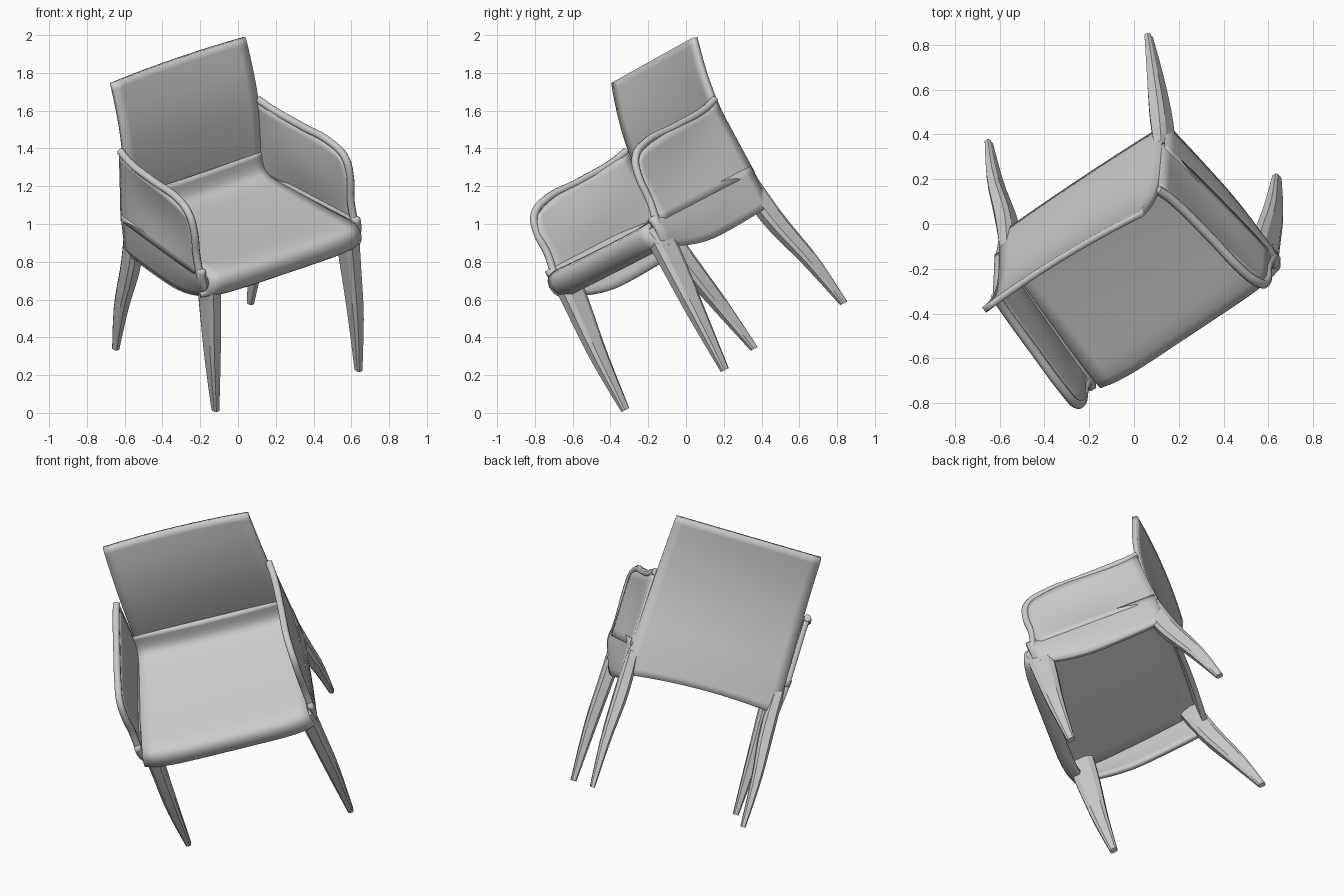
import bpy, bmesh
from math import sin, pi
from mathutils import Matrix, Vector

if "Cube" in bpy.data.objects:
    bpy.data.objects.remove(bpy.data.objects["Cube"], do_unlink=True)

# Leaning pose of the whole chair: across, depth and up axes
across = Vector((0.80, 0.55, 0.235))
depth = Vector((-0.598, 0.713, 0.368))
up = across.cross(depth)
origin = Vector((-0.016, 0.27, 0.29))
POSE = Matrix((across + 0.04 * up, depth, up - 0.07 * across)).transposed().to_4x4()
POSE.translation = origin


def add_object(name, data):
    obj = bpy.data.objects.new(name, data)
    bpy.context.collection.objects.link(obj)
    return obj


def finish(name, bm, thickness=0):
    bmesh.ops.recalc_face_normals(bm, faces=bm.faces)
    mesh = bpy.data.meshes.new(name)
    bm.to_mesh(mesh)
    bm.free()
    mesh.transform(POSE)
    obj = add_object(name, mesh)
    if thickness:
        mod = obj.modifiers.new("Thickness", "SOLIDIFY")
        mod.thickness = thickness
        mod.offset = 0
    bpy.ops.object.select_all(action="DESELECT")
    obj.select_set(True)
    bpy.context.view_layer.objects.active = obj
    bpy.ops.object.shade_smooth_by_angle()


def sheet(name, func, nu, nv, thickness):
    """Curved panel from func(s, t), with s and t in 0..1."""
    bm = bmesh.new()
    grid = [[bm.verts.new(func(i / nu, j / nv)) for j in range(nv + 1)]
            for i in range(nu + 1)]
    for i in range(nu):
        for j in range(nv):
            bm.faces.new((grid[i][j], grid[i + 1][j],
                          grid[i + 1][j + 1], grid[i][j + 1]))
    finish(name, bm, thickness)


def along(path, t):
    """Catmull-Rom point on a short profile."""
    n = len(path) - 1
    i = min(int(t * n), n - 1)
    f = t * n - i
    p = [Vector(path[max(0, min(n, i + k))]) for k in (-1, 0, 1, 2)]
    return p[1] + 0.5 * f * (p[2] - p[0] + f * (
        2 * p[0] - 5 * p[1] + 4 * p[2] - p[3]
        + f * (3 * (p[1] - p[2]) + p[3] - p[0])))


def leg(name, side, levels, drop):
    """Tapered leg with chamfered corners: (x, y, z, half width, half depth)."""
    bm = bmesh.new()
    rings = []
    corners = [(1, .6), (.6, 1), (-.6, 1), (-1, .6),
               (-1, -.6), (-.6, -1), (.6, -1), (1, -.6)]
    for k in range(11):
        x, y, z = along([v[:3] for v in levels], k / 10)
        hx, hy = along([v[3:] for v in levels], k / 10)
        z -= side * drop * (1 - k / 10)
        rings.append([bm.verts.new((side * (x + hx * cx), y + hy * cy, z))
                      for cx, cy in corners])
    n = len(corners)
    for lo, hi in zip(rings, rings[1:]):
        for i in range(n):
            bm.faces.new((lo[i], lo[(i + 1) % n], hi[(i + 1) % n], hi[i]))
    bm.faces.new(rings[0])
    bm.faces.new(rings[-1])
    finish(name, bm)


# Seat with rolled front rail and a cove rising into the back
seat_path = [(-.45, .71), (-.495, .74), (-.505, .80), (-.45, .835),
             (-.2, .83), (.1, .83), (.24, .84), (.3, .88), (.325, .97)]


def seat_point(s, t):
    x = 2 * s - 1
    y, z = along(seat_path, t)
    y += 0.04 * abs(x) ** 6 * (1 - t)
    half = .5 - .06 * t + (.02 if x < 0 else 0)
    return x * half, y, z - 0.012 * (1 - x * x) * t


sheet("seat", seat_point, 16, 27, 0.03)

# Backrest, reclining at the top and slightly twisted
back_path = [(.325, .66), (.33, .85), (.33, 1.05), (.345, 1.25),
             (.38, 1.43), (.435, 1.61)]


def back_point(s, t):
    x = 2 * s - 1
    y, z = along(back_path, t)
    bow = 1 - x * x
    y += .02 * bow + .025 * t * t * (1 - x) / 2
    return x * (.455 - .025 * t), y, z + .03 * bow * (1 - t) - .01 * t * (1 - x)


sheet("backrest", back_point, 16, 18, 0.03)

front_levels = [(.472, -.46, 0, .016, .022), (.472, -.445, .33, .034, .046),
                (.462, -.42, .62, .04, .066), (.455, -.405, .82, .045, .075)]
rear_levels = [(.445, .46, 0, .014, .02), (.445, .4, .28, .028, .042),
               (.43, .325, .56, .04, .055), (.43, .28, .84, .032, .06)]
rim_path = [(.5, -.42, .82), (.5, -.39, .95), (.505, -.38, 1.1),
            (.505, -.34, 1.19), (.495, -.24, 1.235), (.48, 0, 1.24),
            (.46, .25, 1.25), (.445, .345, 1.27)]

for label, side, flare, sag in (("left", 1, 0, 0), ("right", -1, .02, .03)):
    leg("front_leg_" + label, side, front_levels, .025)
    leg("rear_leg_" + label, side, rear_levels, 0)

    # Side apron, arched under the seat and narrowing to the rear
    def apron_point(s, t):
        y = -.45 + .78 * s
        bottom = .62 + .1 * max(0, 1 - 2 * s) ** 2 + .02 * s ** 4
        z = bottom + (.87 - bottom) * t
        bulge = .018 * sin(pi * t) * (1 - s)
        x = .475 + .025 * t * (1 - s) - .025 * s + bulge + flare * t
        return side * x, y, z

    sheet("side_apron_" + label, apron_point, 14, 6, 0.03)

    # Arm panel, dished between its edges
    def arm_point(s, t):
        front = -.39 + .06 * t ** 6
        y = front + (.34 - front) * s
        top = 1.235 - .05 * (1 - s) ** 6 + .025 * s ** 4 - sag
        z = .83 + (top - .83) * t
        x = .5 - .055 * s ** 1.5 - .02 * sin(pi * s) * sin(pi * t) + flare
        return side * x, y, z

    sheet("arm_panel_" + label, arm_point, 14, 10, 0.03)

    # Rounded rim over the arm
    curve = bpy.data.curves.new("arm_rim_" + label, "CURVE")
    curve.dimensions = "3D"
    curve.bevel_depth = 0.021
    curve.bevel_resolution = 2
    curve.resolution_u = 5
    curve.use_fill_caps = True
    spline = curve.splines.new("BEZIER")
    spline.bezier_points.add(len(rim_path) - 1)
    for point, (x, y, z) in zip(spline.bezier_points, rim_path):
        z -= sag * (z - .82) / .42
        point.co = POSE @ Vector((side * (x + flare), y, z))
        point.handle_left_type = point.handle_right_type = "AUTO"
    add_object("arm_rim_" + label, curve)
